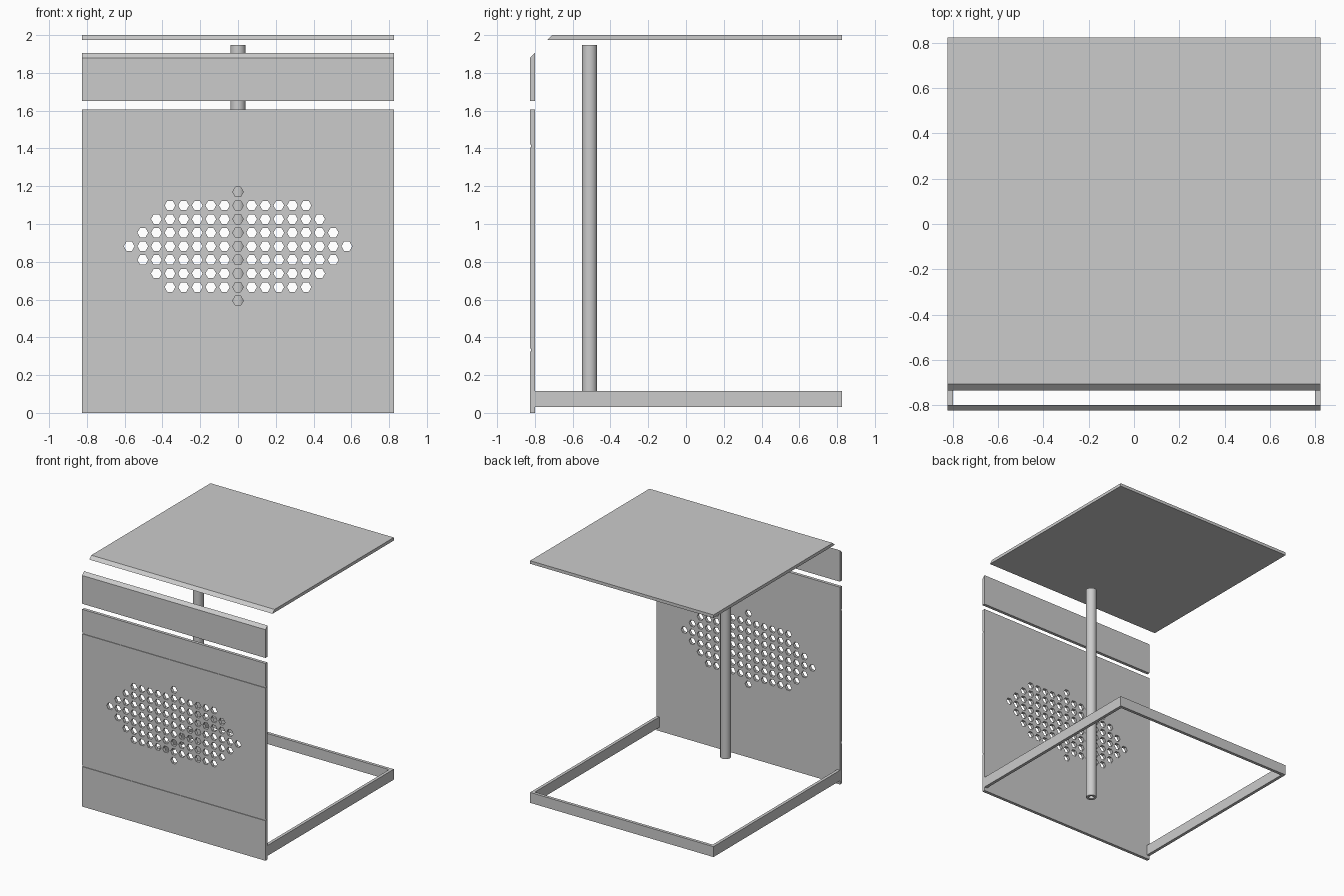
import bpy, bmesh
from math import cos, sin, tau, radians
from mathutils import Vector

cube = bpy.data.objects.get("Cube")
if cube:
    bpy.data.objects.remove(cube, do_unlink=True)

# Single grey finish
grey = bpy.data.materials.new("plain_grey")
grey.use_nodes = True
colour = (0.6, 0.6, 0.6, 1)
grey.diffuse_color = colour
grey.node_tree.nodes["Principled BSDF"].inputs["Base Color"].default_value = colour

W = 0.825      # half width and half depth
T = 0.025      # sheet thickness


def make_object(name, bm):
    bmesh.ops.recalc_face_normals(bm, faces=bm.faces)
    mesh = bpy.data.meshes.new(name)
    bm.to_mesh(mesh)
    bm.free()
    mesh.materials.append(grey)
    obj = bpy.data.objects.new(name, mesh)
    bpy.context.collection.objects.link(obj)
    return obj


def extrude_profile(bm, points, direction):
    face = bm.faces.new([bm.verts.new(p) for p in points])
    result = bmesh.ops.extrude_face_region(bm, geom=[face], use_keep_orig=True)
    verts = [g for g in result["geom"] if isinstance(g, bmesh.types.BMVert)]
    bmesh.ops.translate(bm, verts=verts, vec=Vector(direction))


def sheet(name, profile):
    """Side profile in (y, z) swept across the full width."""
    bm = bmesh.new()
    extrude_profile(bm, [(-W, y, z) for y, z in profile], (2 * W, 0, 0))
    return make_object(name, bm)


# Top board and upper fascia with matching mitred edges
sheet("top_board", [(-0.735, 2 - T), (W, 2 - T), (W, 2), (-0.708, 2)])
sheet("upper_fascia", [(-W, 1.65), (-W + T, 1.65), (-W + T, 1.905), (-W, 1.88)])

# Front panel with two shallow grooves
groove_depth, groove_width = 0.005, 0.015
profile = [(-W + T, 1.605), (-W + T, 0), (-W, 0)]
for z in (0.325, 1.405):
    top = z + groove_width
    profile += [(-W, z), (-W + groove_depth, z), (-W + groove_depth, top), (-W, top)]
profile.append((-W, 1.605))
panel = sheet("front_panel", profile)

# Hexagonal vent holes cut through the panel
pitch, radius, centre_z = 0.072, 0.0285, 0.882
half_counts = (8, 7, 6, 5, 0)
bm = bmesh.new()
for row in range(-4, 5):
    n = half_counts[abs(row)]
    for col in range(-n, n + 1):
        x, z = col * pitch, centre_z + row * pitch
        hexagon = [(x + radius * cos(tau * k / 6), -W - T, z + radius * sin(tau * k / 6))
                   for k in range(6)]
        extrude_profile(bm, hexagon, (0, 3 * T, 0))
cutter = make_object("vent_cutter", bm)
cutter.hide_render = True
vents = panel.modifiers.new("vents", 'BOOLEAN')
vents.operation = 'DIFFERENCE'
vents.solver = 'EXACT'
vents.object = cutter
bpy.context.view_layer.objects.active = panel
bpy.ops.object.modifier_apply(modifier=vents.name)
bpy.data.objects.remove(cutter, do_unlink=True)

# Three-sided base frame, open behind the front panel
front, inner = -W + T, W - T
outline = [(-W, front), (-inner, front), (-inner, inner), (inner, inner),
           (inner, front), (W, front), (W, W), (-W, W)]
bm = bmesh.new()
extrude_profile(bm, [(x, y, 0.03) for x, y in outline], (0, 0, 0.085))
make_object("base_frame", bm)

# Hollow upright tube
sides, bottom, top = 32, 0.115, 1.948
loop = [(0.04, bottom), (0.04, top), (0.02, top), (0.02, bottom)]
bm = bmesh.new()
rings = [[bm.verts.new((r * cos(tau * k / sides), -0.51 + r * sin(tau * k / sides), z))
          for k in range(sides)] for r, z in loop]
for i, ring in enumerate(rings):
    following = rings[(i + 1) % len(rings)]
    for k in range(sides):
        j = (k + 1) % sides
        bm.faces.new((ring[k], ring[j], following[j], following[k]))
tube = make_object("upright_tube", bm)
bpy.ops.object.select_all(action='DESELECT')
tube.select_set(True)
bpy.context.view_layer.objects.active = tube
bpy.ops.object.shade_smooth_by_angle(angle=radians(30))
